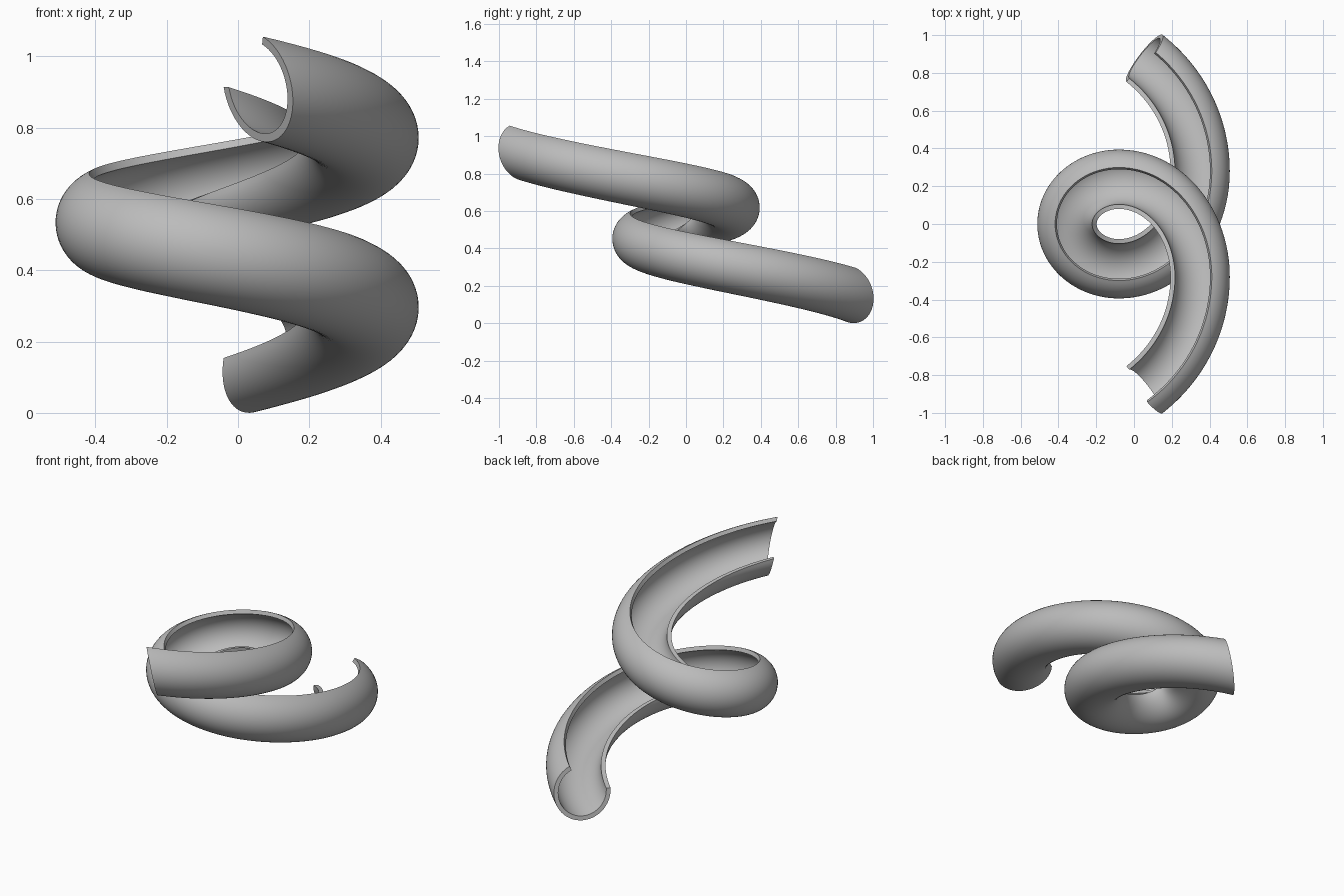
import bpy, bmesh, math
from mathutils import Vector

if "Cube" in bpy.data.objects:
    bpy.data.objects.remove(bpy.data.objects["Cube"])

R_OUT, R_IN = 0.157, 0.133       # trough radii
Z_TOP, Z_LOW = 0.914, 0.154      # centre-line heights at the two ends
LEAN = math.radians(11.5)        # section leans uphill

def arc(cx, cy, rx, ry, a0, a1, n=200):
    return [(cx + rx * math.cos(math.radians(a0 + (a1 - a0) * i / n)),
             cy + ry * math.sin(math.radians(a0 + (a1 - a0) * i / n))) for i in range(n)]

# Plan path: upper run, wide quarter turn, tight quarter turn, then mirrored back
half = (arc(0.35 - 0.795, -0.28, 0.795, 0.768, -51, 0)
        + arc(-0.08, -0.28, 0.43, 0.517, 0, 90)
        + arc(-0.08, 0.0, 0.275, 0.237, 90, 180))
path = half + [(-0.355, 0.0)] + [(x, -y) for x, y in reversed(half)]

# Resample evenly by length
dist = [0.0]
for p, q in zip(path, path[1:]):
    dist.append(dist[-1] + math.dist(p, q))
N = 240
pts, j = [], 0
for i in range(N + 1):
    d = dist[-1] * i / N
    while j < len(path) - 2 and dist[j + 1] < d:
        j += 1
    f = (d - dist[j]) / (dist[j + 1] - dist[j])
    pts.append(Vector((path[j][0] + (path[j + 1][0] - path[j][0]) * f,
                       path[j][1] + (path[j + 1][1] - path[j][1]) * f,
                       Z_TOP + (Z_LOW - Z_TOP) * i / N)))

# Trough section: high outer lip, inner lip level with the centre
S = 40
angles = [math.radians(67 - 247 * k / S) for k in range(S + 1)]
section = ([(R_OUT * math.cos(a), R_OUT * math.sin(a)) for a in angles]
           + [(R_IN * math.cos(a), R_IN * math.sin(a)) for a in reversed(angles)])

# Sweep the section along the path
bm = bmesh.new()
rings = []
for i, p in enumerate(pts):
    t = pts[min(i + 1, N)] - pts[max(i - 1, 0)]
    if i == 0 or i == N:
        k = 1 if i == 0 else -1
        t = (pts[i + k] - p) * 2 * k - (pts[i + 2 * k] - pts[i + k]) * k
    t.z = 0
    t.normalize()
    out = Vector((t.y, -t.x, 0))
    up = Vector((0, 0, math.cos(LEAN))) - t * math.sin(LEAN)
    rings.append([bm.verts.new(p + out * a + up * b) for a, b in section])
M = len(section)
for r0, r1 in zip(rings, rings[1:]):
    for k in range(M):
        bm.faces.new((r0[k], r0[(k + 1) % M], r1[(k + 1) % M], r1[k]))
# End faces
for r in (rings[0], rings[-1]):
    for k in range(S):
        bm.faces.new((r[k], r[k + 1], r[M - 2 - k], r[M - 1 - k]))
bmesh.ops.recalc_face_normals(bm, faces=bm.faces)
mesh = bpy.data.meshes.new("slide_trough")
bm.to_mesh(mesh)
bm.free()

mat = bpy.data.materials.new("light grey")
mat.diffuse_color = (0.5, 0.5, 0.5, 1)
mat.use_nodes = True
mat.node_tree.nodes["Principled BSDF"].inputs["Base Color"].default_value = mat.diffuse_color
mesh.materials.append(mat)
slide = bpy.data.objects.new("slide_trough", mesh)
bpy.context.collection.objects.link(slide)
bpy.context.view_layer.objects.active = slide
slide.select_set(True)
bpy.ops.object.shade_smooth_by_angle(angle=math.radians(35))
